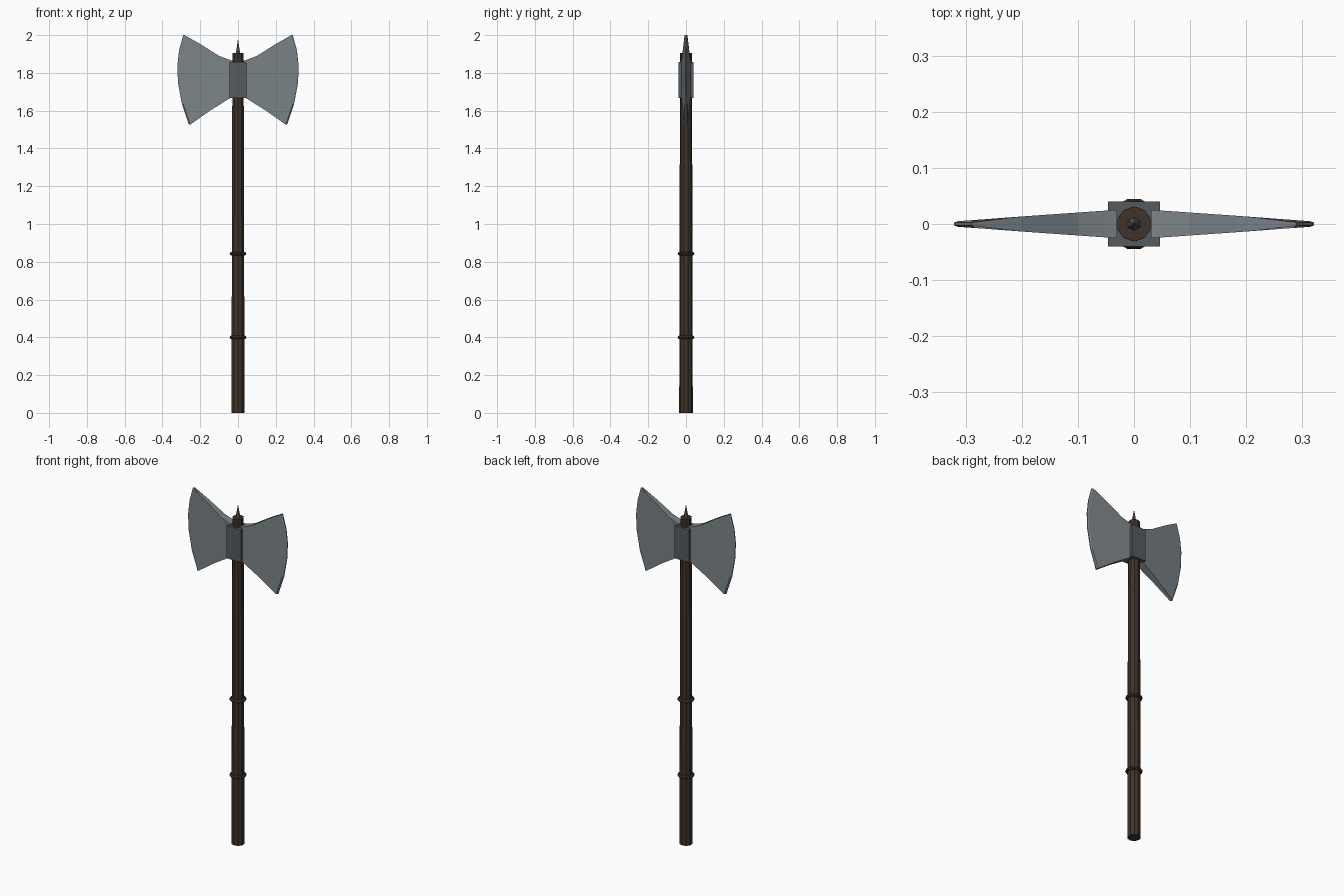
import bpy, bmesh, math

if "Cube" in bpy.data.objects:
    bpy.data.objects.remove(bpy.data.objects["Cube"])


def material(name, rgb):
    m = bpy.data.materials.new(name)
    m.diffuse_color = (*rgb, 1)
    m.use_nodes = True
    m.node_tree.nodes["Principled BSDF"].inputs["Base Color"].default_value = m.diffuse_color
    return m


WOOD = material("dark_wood", (0.05, 0.033, 0.023))
STEEL = material("steel", (0.20, 0.23, 0.25))
IRON = material("dark_iron", (0.09, 0.105, 0.115))


def finish(name, bm, mat):
    bmesh.ops.recalc_face_normals(bm, faces=bm.faces)
    me = bpy.data.meshes.new(name)
    bm.to_mesh(me)
    bm.free()
    me.materials.append(mat)
    ob = bpy.data.objects.new(name, me)
    bpy.context.collection.objects.link(ob)
    return ob


def bridge(bm, loops):
    """Skin a stack of closed loops and cap both ends."""
    rings = [[bm.verts.new(p) for p in loop] for loop in loops]
    for a, b in zip(rings, rings[1:]):
        for i in range(len(a)):
            j = (i + 1) % len(a)
            bm.faces.new((a[i], a[j], b[j], b[i]))
    bm.faces.new(rings[0])
    bm.faces.new(rings[-1])


def turned(name, profile, sides, mat):
    """Lathe a (radius, height) profile around the z axis."""
    bm = bmesh.new()
    angles = [2 * math.pi * (i + 0.5) / sides for i in range(sides)]
    bridge(bm, [[(r * math.cos(a), r * math.sin(a), z) for a in angles] for r, z in profile])
    return finish(name, bm, mat)


# Tapered wooden shaft with two grip rings and a top spike
turned("shaft", [(0.036, 0), (0.035, 0.53), (0.033, 1.35), (0.031, 1.905)], 10, WOOD)
for name, z in (("lower_grip_ring", 0.40), ("upper_grip_ring", 0.843)):
    turned(name, [(0.034, z - 0.010), (0.042, z - 0.007), (0.046, z),
                  (0.042, z + 0.007), (0.034, z + 0.010)], 12, WOOD)
turned("top_spike", [(0.013, 1.89), (0.012, 1.91), (0.0006, 1.977)], 6, IRON)

# Square iron collar holding the blades
bm = bmesh.new()
bridge(bm, [[(sx * 0.046, sy * 0.04, z) for sx, sy in ((-1, -1), (1, -1), (1, 1), (-1, 1))]
            for z in (1.668, 1.858)])
finish("collar", bm, IRON)

# Blade outline in x, z: upper edge, cutting edge, lower edge
upper = [(0.03, 1.865), (0.05, 1.871), (0.10, 1.89), (0.20, 1.953)]
cutting = [(0.29, 2.0), (0.312, 1.92), (0.321, 1.84), (0.318, 1.75), (0.297, 1.635), (0.26, 1.526)]
lower = [(0.145, 1.602), (0.03, 1.674)]


def blade(name, side):
    def loop(sy, tip):
        pts = []
        for x, z in upper + cutting + lower:
            half = 0.0245 - 0.07 * (x - 0.042)
            if (x, z) in cutting:
                # Narrow bevel running along the cutting edge
                x, half = (x, 0.0025) if tip else (x - 0.007, half)
            pts.append((side * x, sy * half, z))
        return pts
    bm = bmesh.new()
    bridge(bm, [loop(-1, False), loop(-1, True), loop(1, True), loop(1, False)])
    # Merge the doubled points away from the cutting edge
    bmesh.ops.remove_doubles(bm, verts=bm.verts, dist=1e-5)
    return finish(name, bm, STEEL)


blade("right_blade", 1)
blade("left_blade", -1)
